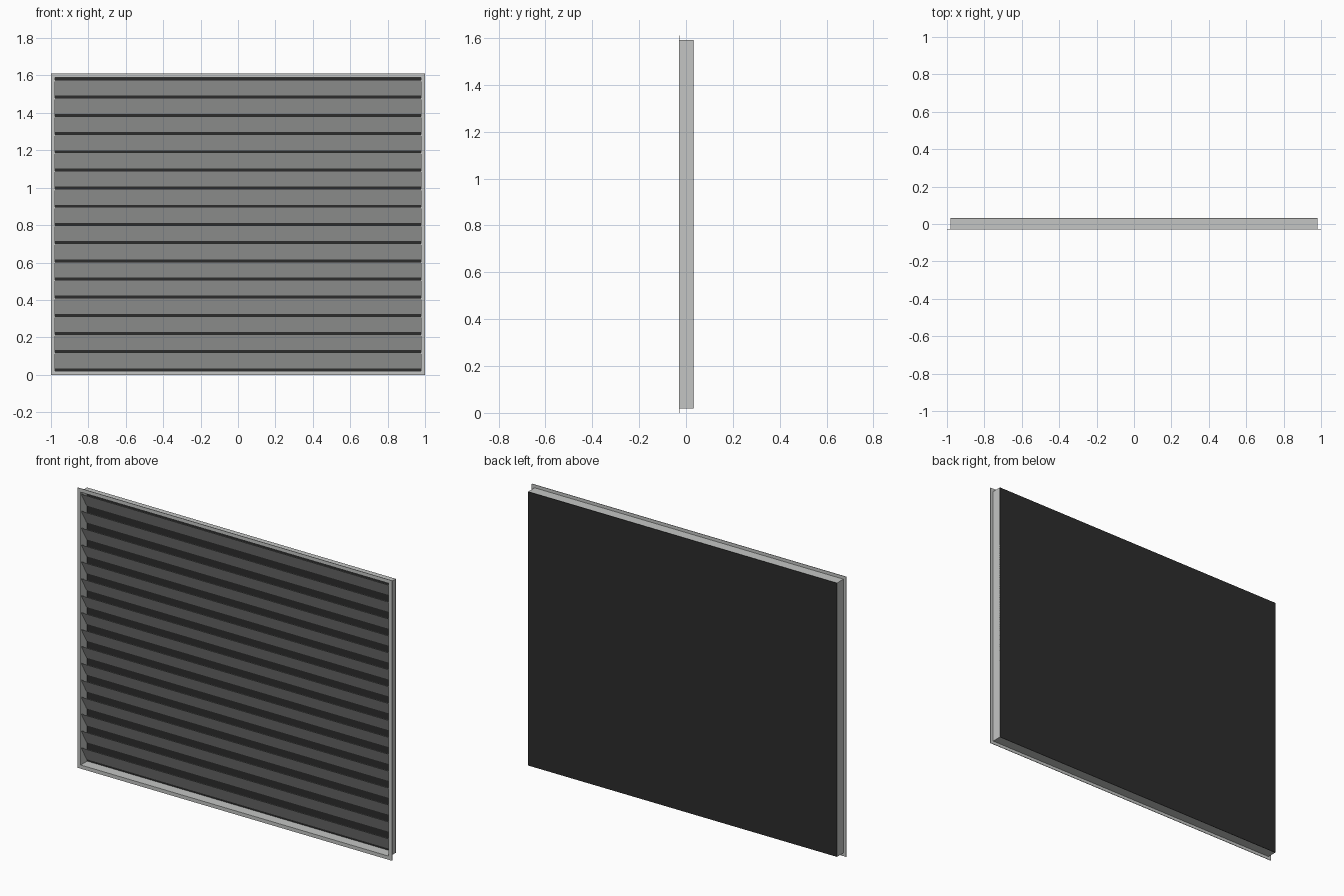
import bpy
import bmesh
from mathutils import Vector

if "Cube" in bpy.data.objects:
    bpy.data.objects.remove(bpy.data.objects["Cube"])

HEIGHT = 1.61
MID = HEIGHT / 2
FRONT, BACK = -0.03, 0.03
LIP, SHEET = 0.018, 0.003      # flange width, metal thickness
SLATS = 16


def material(name, color):
    m = bpy.data.materials.new(name)
    m.use_nodes = True
    m.diffuse_color = color
    m.node_tree.nodes["Principled BSDF"].inputs["Base Color"].default_value = color
    return m


def finish(bm, name, mat):
    bmesh.ops.recalc_face_normals(bm, faces=bm.faces)
    mesh = bpy.data.meshes.new(name)
    bm.to_mesh(mesh)
    bm.free()
    mesh.materials.append(mat)
    obj = bpy.data.objects.new(name, mesh)
    bpy.context.collection.objects.link(obj)
    return obj


aluminium = material("light grey metal", (0.55, 0.56, 0.55, 1))
dark_mesh = material("dark mesh", (0.025, 0.025, 0.025, 1))

# Mitred frame: L-shaped section (inset from outer edge, depth) swept round the rectangle
section = [(0, FRONT), (LIP + SHEET, FRONT), (LIP + SHEET, BACK),
           (LIP, BACK), (LIP, FRONT + SHEET), (0, FRONT + SHEET)]
bm = bmesh.new()
rings = [[bm.verts.new((sx * (1 - inset), y, MID + sz * (MID - inset)))
          for inset, y in section]
         for sx, sz in ((-1, -1), (1, -1), (1, 1), (-1, 1))]
for i, ring in enumerate(rings):
    nxt = rings[(i + 1) % len(rings)]
    for j in range(len(section)):
        k = (j + 1) % len(section)
        bm.faces.new((ring[j], nxt[j], nxt[k], ring[k]))
finish(bm, "frame", aluminium)

# Dark panel closing the back
bm = bmesh.new()
bmesh.ops.create_cube(bm, size=1)
bmesh.ops.scale(bm, vec=(2 * (1 - LIP), SHEET, HEIGHT - 2 * LIP), verts=bm.verts)
bmesh.ops.translate(bm, vec=(0, BACK, MID), verts=bm.verts)
finish(bm, "back_panel", dark_mesh)

# Slanted slats: upper edge at the front, lower edge at the back
pitch = (HEIGHT - 0.055) / SLATS
rise = pitch - 0.013
half = 1 - LIP - SHEET
y0, y1 = FRONT + 0.004, BACK - 0.004
bm = bmesh.new()
for n in range(SLATS):
    z = MID + (n - (SLATS - 1) / 2) * pitch
    top, low = z + rise / 2, z - rise / 2
    profile = [(y0, top), (y0 + SHEET, top), (y1, low), (y1 - SHEET, low)]
    face = bm.faces.new([bm.verts.new((-half, y, h)) for y, h in profile])
    out = bmesh.ops.extrude_face_region(bm, geom=[face])["geom"]
    bmesh.ops.translate(bm, vec=Vector((2 * half, 0, 0)),
                        verts=[g for g in out if isinstance(g, bmesh.types.BMVert)])
    bm.faces.ensure_lookup_table()
finish(bm, "slats", aluminium)
